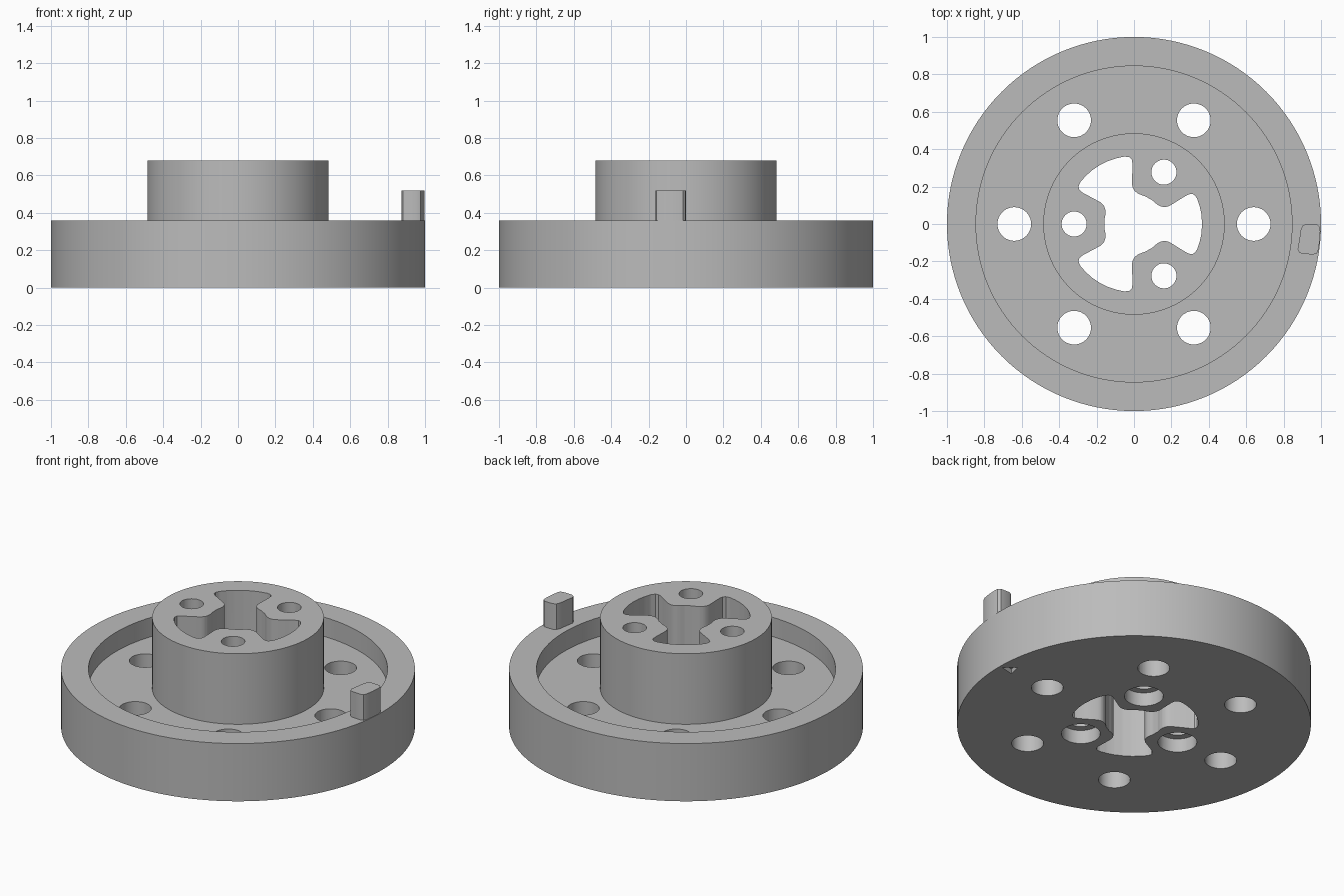
import bpy
import bmesh
from math import cos, sin, radians, pi

cube = bpy.data.objects.get("Cube")
if cube:
    bpy.data.objects.remove(cube, do_unlink=True)

grey = bpy.data.materials.new("grey")
grey.use_nodes = True
grey.diffuse_color = (0.5, 0.5, 0.5, 1)
grey.node_tree.nodes["Principled BSDF"].inputs["Base Color"].default_value = (0.5, 0.5, 0.5, 1)


def make_object(name, bm):
    bmesh.ops.recalc_face_normals(bm, faces=bm.faces)
    mesh = bpy.data.meshes.new(name)
    bm.to_mesh(mesh)
    bm.free()
    mesh.materials.append(grey)
    obj = bpy.data.objects.new(name, mesh)
    bpy.context.collection.objects.link(obj)
    return obj


def prism(name, outline, low, high):
    bm = bmesh.new()
    face = bm.faces.new([bm.verts.new((x, y, low)) for x, y in outline])
    top = bmesh.ops.extrude_face_region(bm, geom=[face])["geom"]
    bmesh.ops.translate(bm, vec=(0, 0, high - low),
                        verts=[v for v in top if isinstance(v, bmesh.types.BMVert)])
    return make_object(name, bm)


def polar(radius, degrees):
    return radius * cos(radians(degrees)), radius * sin(radians(degrees))


def circle(center, radius, sides=40):
    return [(center[0] + radius * cos(2 * pi * i / sides),
             center[1] + radius * sin(2 * pi * i / sides)) for i in range(sides)]


def lathe(name, profile, steps=128):
    bm = bmesh.new()
    verts = [bm.verts.new((r, 0, z)) for r, z in profile]
    edges = [bm.edges.new(pair) for pair in zip(verts, verts[1:])]
    bmesh.ops.spin(bm, geom=verts + edges, cent=(0, 0, 0), axis=(0, 0, 1),
                   angle=2 * pi, steps=steps, use_merge=True)
    bmesh.ops.remove_doubles(bm, verts=bm.verts, dist=0.0001)
    return make_object(name, bm)


def select_only(obj):
    bpy.ops.object.select_all(action='DESELECT')
    obj.select_set(True)
    bpy.context.view_layer.objects.active = obj


def cut(target, cutter):
    cutter.hide_render = True
    mod = target.modifiers.new("cut", 'BOOLEAN')
    mod.operation = 'DIFFERENCE'
    mod.solver = 'EXACT'
    mod.object = cutter
    select_only(target)
    bpy.ops.object.modifier_apply(modifier=mod.name)
    bpy.data.objects.remove(cutter, do_unlink=True)


# Flanged disc with a ring-shaped recess around the raised hub
wheel = lathe("flanged_hub_wheel", [
    (0, 0), (1, 0), (1, 0.36), (0.845, 0.36), (0.845, 0.24),
    (0.485, 0.24), (0.485, 0.68), (0, 0.68)])

# Six holes through the recess floor
for i in range(6):
    cut(wheel, prism("floor_hole", circle(polar(0.64, 60 * i), 0.09), -0.1, 0.3))

# Three screw holes through the hub, counterbored underneath
for angle in (60, 180, 300):
    center = polar(0.32, angle)
    cut(wheel, prism("screw_hole", circle(center, 0.067), -0.1, 0.8))
    cut(wheel, prism("counterbore", circle(center, 0.11), -0.1, 0.085))

# Three-lobed socket: half a lobe, mirrored and repeated around the axis
half_lobe = [(0.16, 52), (0.16, 44), (0.165, 37), (0.175, 32), (0.19, 28.5),
             (0.212, 27), (0.32, 28.6), (0.345, 28), (0.358, 26),
             (0.364, 22), (0.364, 15), (0.364, 8)]
lobe = [(r, -a) for r, a in half_lobe] + [(0.364, 0)] + half_lobe[::-1]
socket = [polar(r, a + turn) for turn in (0, 120, 240) for r, a in lobe]
cut(wheel, prism("lobed_socket", socket, -0.1, 0.8))

# Small nick under the rim
cut(wheel, prism("rim_nick", [(0.895, -0.01), (0.98, 0.01), (0.915, 0.065)], -0.1, 0.03))

# Rounded drive pin standing on the rim
pin = prism("drive_pin", [
    (0.875, -0.135), (0.883, -0.152), (0.9, -0.16), (0.96, -0.163), (0.977, -0.157),
    (0.985, -0.14), (0.993, -0.09), (0.996, -0.04), (0.993, -0.015), (0.98, -0.002),
    (0.92, 0), (0.9, -0.01), (0.89, -0.035), (0.886, -0.07)], 0.3, 0.52)

for obj in (wheel, pin):
    select_only(obj)
    bpy.ops.object.shade_smooth_by_angle(angle=radians(32))
